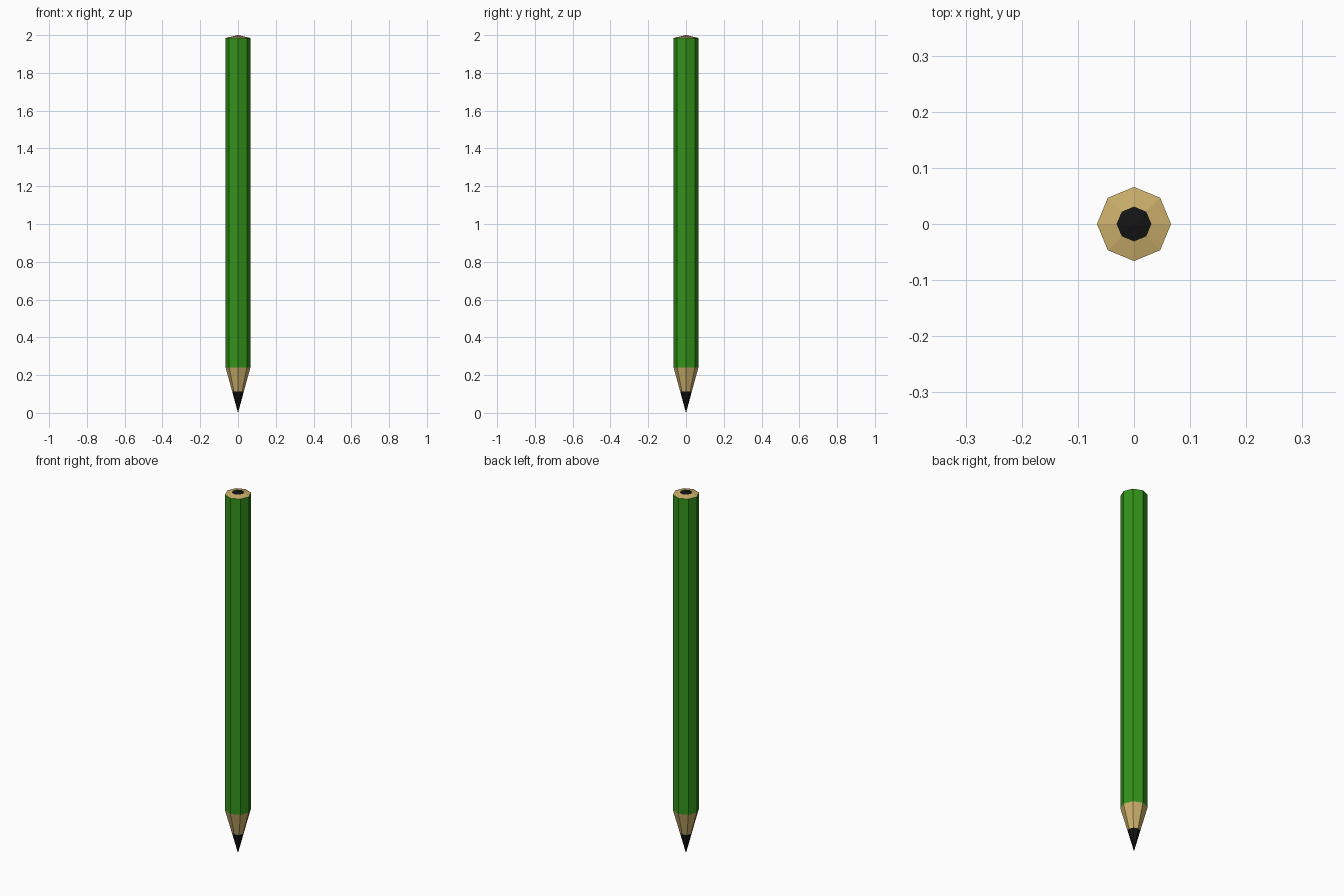
import bpy, bmesh
from math import cos, sin, pi

if "Cube" in bpy.data.objects:
    bpy.data.objects.remove(bpy.data.objects["Cube"])

SIDES = 8
R, LEAD_R = 0.066, 0.031


def material(name, rgb):
    m = bpy.data.materials.new(name)
    m.diffuse_color = (*rgb, 1)
    m.use_nodes = True
    m.node_tree.nodes["Principled BSDF"].inputs["Base Color"].default_value = m.diffuse_color
    return m


def section(name, rings, mat):
    """Eight-sided surface through (radius, z) rings; radius 0 makes a point."""
    bm = bmesh.new()
    loops = []
    for r, z in rings:
        if r == 0:
            loops.append([bm.verts.new((0, 0, z))] * SIDES)
        else:
            loops.append([bm.verts.new((r * cos(2 * pi * i / SIDES), r * sin(2 * pi * i / SIDES), z))
                          for i in range(SIDES)])
    for low, high in zip(loops, loops[1:]):
        for i in range(SIDES):
            j = (i + 1) % SIDES
            quad = [low[i], low[j], high[j], high[i]]
            bm.faces.new(list(dict.fromkeys(quad)))
    mesh = bpy.data.meshes.new(name)
    bm.to_mesh(mesh)
    bm.free()
    mesh.materials.append(mat)
    ob = bpy.data.objects.new(name, mesh)
    bpy.context.collection.objects.link(ob)
    return ob


paint = material("green_paint", (0.033, 0.29, 0.01))
wood = material("wood", (0.60, 0.43, 0.15))
lead = material("graphite", (0.007, 0.007, 0.007))

# Sharpened end
section("lead_tip", [(0, 0), (LEAD_R, 0.114)], lead)
section("sharpened_wood", [(LEAD_R, 0.114), (R, 0.241)], wood)
# Painted barrel
section("painted_barrel", [(R, 0.241), (R, 1.985)], paint)
# Slightly raised blunt end
section("end_wood", [(R, 1.985), (LEAD_R, 1.993)], wood)
section("end_lead", [(LEAD_R, 1.993), (0, 2.0)], lead)
